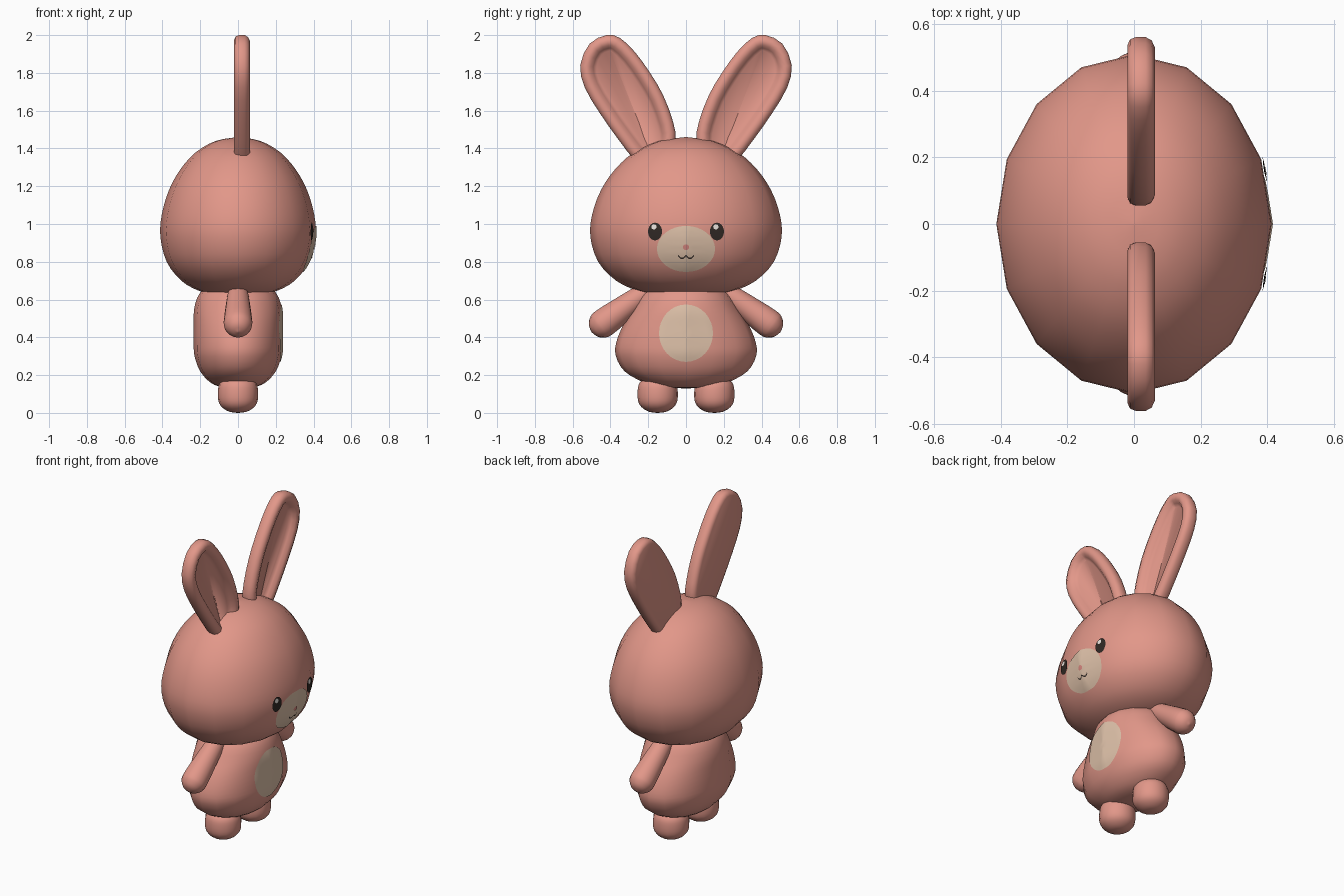
import bpy, bmesh, math
from mathutils import Vector, Matrix
from mathutils.bvhtree import BVHTree

if "Cube" in bpy.data.objects:
    bpy.data.objects.remove(bpy.data.objects["Cube"])


def material(name, rgb):
    m = bpy.data.materials.new(name)
    m.diffuse_color = (*rgb, 1)
    m.use_nodes = True
    m.node_tree.nodes["Principled BSDF"].inputs["Base Color"].default_value = m.diffuse_color
    return m


PINK = material("soft_pink", (0.76, 0.31, 0.25))
CREAM = material("cream", (0.74, 0.54, 0.40))
DARK = material("dark_brown", (0.03, 0.022, 0.018))
WHITE = material("highlight_white", (0.85, 0.80, 0.75))
ROSE = material("nose_rose", (0.70, 0.25, 0.22))


def smooth(pts, n=3, closed=False):
    """Catmull-Rom curve through the points."""
    pts = [Vector(p) for p in pts]
    k, out = len(pts), []
    get = (lambda i: pts[i % k]) if closed else (lambda i: pts[max(0, min(k - 1, i))])
    for i in range(k if closed else k - 1):
        a, b, c, d = (get(i + j) for j in (-1, 0, 1, 2))
        for s in range(n):
            t = s / n
            out.append(0.5 * (2 * b + (c - a) * t + (2 * a - 5 * b + 4 * c - d) * t * t
                              + (3 * b - a - 3 * c + d) * t ** 3))
    return out if closed else out + [pts[-1]]


def finish(name, bm, mat, angle=60, recalc=True):
    if recalc:
        bmesh.ops.recalc_face_normals(bm, faces=bm.faces)
    me = bpy.data.meshes.new(name)
    bm.to_mesh(me)
    bm.free()
    ob = bpy.data.objects.new(name, me)
    bpy.context.collection.objects.link(ob)
    me.materials.append(mat)
    bpy.ops.object.select_all(action='DESELECT')
    ob.select_set(True)
    bpy.context.view_layer.objects.active = ob
    bpy.ops.object.shade_smooth_by_angle(angle=math.radians(angle))
    return ob


def bridge(bm, loops, cap=True):
    """Skin a list of vertex-position loops."""
    rings = [[bm.verts.new(p) for p in lp] for lp in loops]
    n = len(rings[0])
    for a, b in zip(rings, rings[1:]):
        for i in range(n):
            bm.faces.new((a[i], a[(i + 1) % n], b[(i + 1) % n], b[i]))
    if cap:
        bm.faces.new(rings[0][::-1])
        bm.faces.new(rings[-1])


def lathe(name, profile, mat, seg=16, matrix=None):
    """Oval turned shape; profile rows are (z, half x, half y)."""
    bm = bmesh.new()
    loops = []
    for z, rx, ry in smooth(profile):
        rx, ry = max(rx, 0.004), max(ry, 0.004)
        loops.append([(rx * math.cos(2 * math.pi * i / seg), ry * math.sin(2 * math.pi * i / seg), z)
                      for i in range(seg)])
    bridge(bm, loops)
    if matrix:
        bmesh.ops.transform(bm, matrix=matrix, verts=bm.verts)
    return finish(name, bm, mat)


def surface(ob):
    tree = BVHTree.FromPolygons([v.co for v in ob.data.vertices],
                                [tuple(p.vertices) for p in ob.data.polygons])
    return lambda y, z: tree.ray_cast(Vector((2, y, z)), Vector((-1, 0, 0)))[0].x


def patch(name, surf, cy, cz, ry, rz, mat, lift, seg=32, rings=8):
    """Thin painted oval following a surface on the face side (+x)."""
    bm = bmesh.new()
    loops = []
    for r in range(rings, 0, -1):
        f = r / rings
        lp = []
        for i in range(seg):
            a = 2 * math.pi * i / seg
            y, z = cy + f * ry * math.cos(a), cz + f * rz * math.sin(a)
            lp.append((surf(y, z) + lift, y, z))
        loops.append(lp)
    bridge(bm, loops, cap=False)
    bm.verts.ensure_lookup_table()
    bm.faces.new(list(bm.verts)[-seg:])
    return finish(name, bm, mat, recalc=False)


# Head: flattened egg
head = lathe("head", [(z, w * 0.812, w) for z, w in (
    (0.62, 0), (0.623, 0.12), (0.645, 0.25), (0.70, 0.37), (0.80, 0.465), (0.93, 0.506),
    (1.05, 0.497), (1.18, 0.45), (1.29, 0.375), (1.38, 0.275), (1.44, 0.145), (1.46, 0))], PINK)

# Body: pear shape, flatter front to back
body = lathe("body", [
    (0.13, 0, 0), (0.135, 0.08, 0.12), (0.16, 0.145, 0.22), (0.22, 0.20, 0.325),
    (0.30, 0.23, 0.371), (0.37, 0.235, 0.370), (0.46, 0.235, 0.335), (0.55, 0.232, 0.28),
    (0.63, 0.205, 0.23), (0.68, 0.14, 0.16), (0.70, 0, 0)], PINK)

# Ear outline (distance from centre, height), running into the head
EAR = smooth([(0.055, 1.44), (0.068, 1.54), (0.12, 1.68), (0.19, 1.80), (0.27, 1.91),
              (0.35, 1.985), (0.42, 2.0), (0.51, 1.955), (0.56, 1.84), (0.535, 1.72),
              (0.455, 1.585), (0.36, 1.45), (0.27, 1.335), (0.19, 1.27), (0.09, 1.33)][::-1], 2, True)
EAR_MID = Vector((0.31, 1.65))


def ear_loop(inset, x, side):
    pts = []
    for i, p in enumerate(EAR):
        t = (EAR[(i + 1) % len(EAR)] - EAR[i - 1]).normalized()
        nrm = Vector((-t.y, t.x))
        if nrm.dot(EAR_MID - p) < 0:
            nrm = -nrm
        q = p + nrm * inset
        pts.append((x, side * q.x, q.y))
    return pts


for side, label in ((-1, "left"), (1, "right")):
    # Ear: flat back, rounded rim, hollow front
    bm = bmesh.new()
    bridge(bm, [ear_loop(d, x, side) for d, x in (
        (0.025, -0.02), (0.007, -0.012), (0, 0.005), (0, 0.035), (0.01, 0.053),
        (0.032, 0.063), (0.055, 0.055), (0.07, 0.038), (0.085, 0.022))])
    finish(label + "_ear", bm, PINK)

    # Arm: tapered capsule pointing outward and down
    d = Vector((0, side * 0.24, -0.175))
    rot = d.to_track_quat('Z', 'X').to_matrix().to_4x4()
    lathe(label + "_arm", [(z, r, r) for z, r in (
        (-0.03, 0), (-0.02, 0.035), (0.02, 0.053), (0.15, 0.066), (0.29, 0.076),
        (0.335, 0.064), (0.362, 0.037), (0.372, 0))], PINK,
        matrix=Matrix.Translation((0, side * 0.2, 0.648)) @ rot)

    # Foot: rounded stub
    lathe(label + "_foot", [(z, r, r) for z, r in (
        (0, 0), (0.006, 0.045), (0.03, 0.085), (0.065, 0.104), (0.12, 0.106),
        (0.16, 0.095), (0.19, 0.06), (0.20, 0))], PINK,
        matrix=Matrix.Translation((0, side * 0.15, 0)))

# Painted cream patches
face, tummy = surface(head), surface(body)
patch("belly_patch", tummy, 0, 0.422, 0.143, 0.152, CREAM, 0.004)
patch("muzzle_patch", face, 0, 0.868, 0.154, 0.122, CREAM, 0.004)

# Face details
patch("nose", face, 0, 0.877, 0.017, 0.015, ROSE, 0.007, 16, 2)
for side, label in ((-1, "left"), (1, "right")):
    patch(label + "_eye", face, side * 0.164, 0.96, 0.037, 0.047, DARK, 0.007, 24, 3)
    patch(label + "_eye_highlight", face, side * 0.164 - 0.006, 0.985, 0.014, 0.014, WHITE, 0.009, 16, 2)
    # Mouth: half of a shallow double curve
    bm = bmesh.new()
    rows = []
    for i in range(9):
        t = i / 8
        y, z = side * 0.042 * t, 0.832 - 0.014 * math.sin(math.pi * t)
        rows.append([bm.verts.new((face(y, z + h) + 0.007, y, z + h)) for h in (-0.004, 0.004)])
    for a, b in zip(rows, rows[1:]):
        quad = (a[0], b[0], b[1], a[1])
        bm.faces.new(quad if side > 0 else quad[::-1])
    finish(label + "_mouth", bm, DARK, recalc=False)
